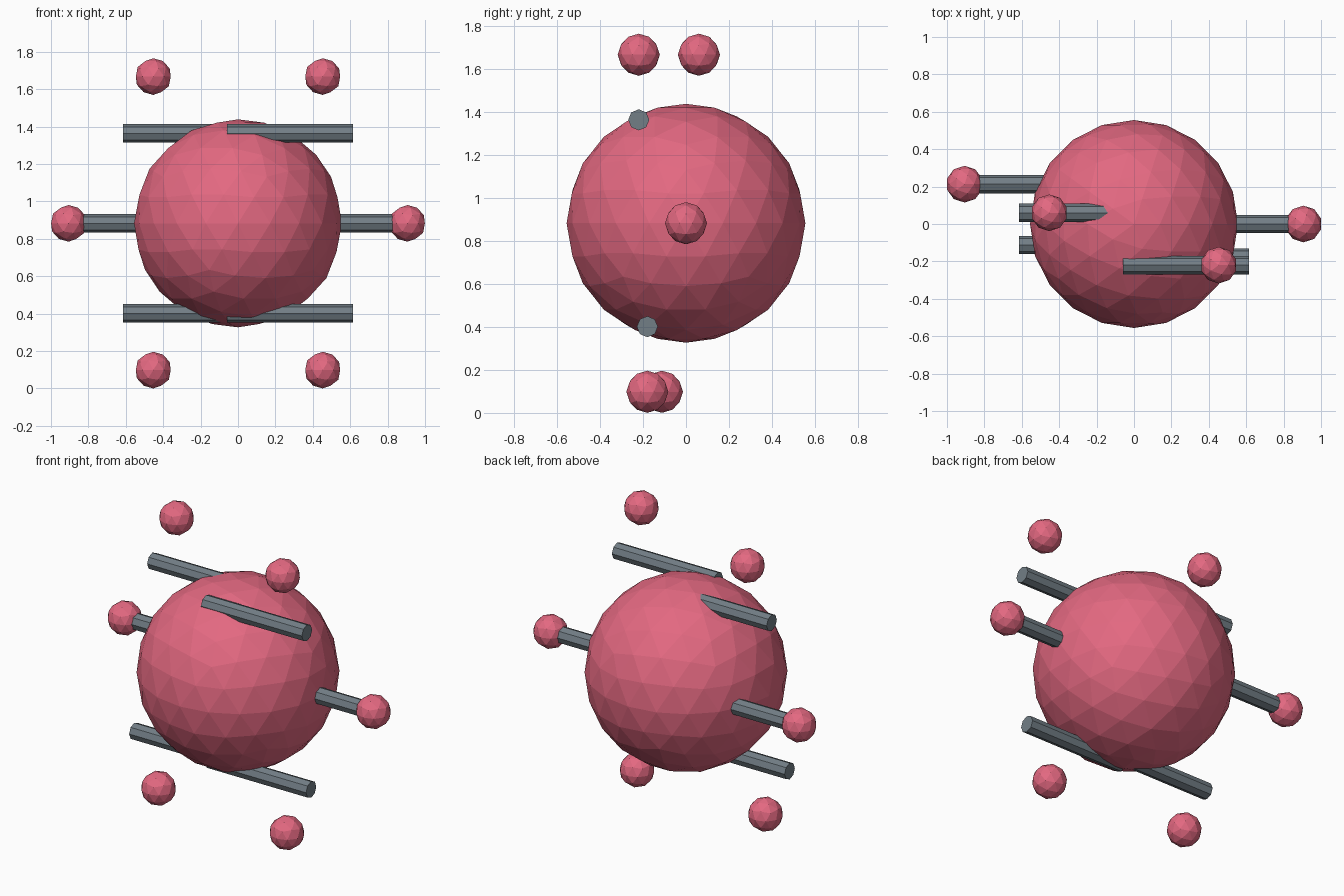
import bpy
from math import cos, sin, radians, pi

if "Cube" in bpy.data.objects:
    bpy.data.objects.remove(bpy.data.objects["Cube"])

CENTRE_Z = 0.883
CORE_R, ORBIT_R, BALL_R = 0.556, 0.906, 0.098
ROD_R, ROD_LEN = 0.049, 0.675

pink = bpy.data.materials.new("pink")
pink.diffuse_color = (0.77, 0.14, 0.22, 1)
pink.use_nodes = True
pink.node_tree.nodes["Principled BSDF"].inputs["Base Color"].default_value = pink.diffuse_color
steel = bpy.data.materials.new("steel")
steel.diffuse_color = (0.17, 0.21, 0.24, 1)
steel.use_nodes = True
steel.node_tree.nodes["Principled BSDF"].inputs["Base Color"].default_value = steel.diffuse_color


def finish(name, mat):
    ob = bpy.context.object
    ob.name = name
    ob.data.materials.append(mat)


def ball(name, radius, subdivisions, loc):
    bpy.ops.mesh.primitive_ico_sphere_add(subdivisions=subdivisions, radius=radius, location=loc)
    finish(name, pink)


def rod(name, loc):
    bpy.ops.mesh.primitive_cylinder_add(vertices=8, radius=ROD_R, depth=ROD_LEN,
                                        location=loc, rotation=(0, pi / 2, 0))
    finish(name, steel)


# Large central sphere
ball("core", CORE_R, 3, (0, 0, CENTRE_Z))

# Six sideways rods on the core's rim, each with a satellite ball further out
depths = [0.0, -0.22, 0.06, 0.213, -0.112, -0.18]
for i, y in enumerate(depths):
    a = radians(60 * i)
    rod(f"rod_{i + 1}", (CORE_R * cos(a), y, CENTRE_Z + CORE_R * sin(a)))
    ball(f"satellite_{i + 1}", BALL_R, 2, (ORBIT_R * cos(a), y, CENTRE_Z + ORBIT_R * sin(a)))
